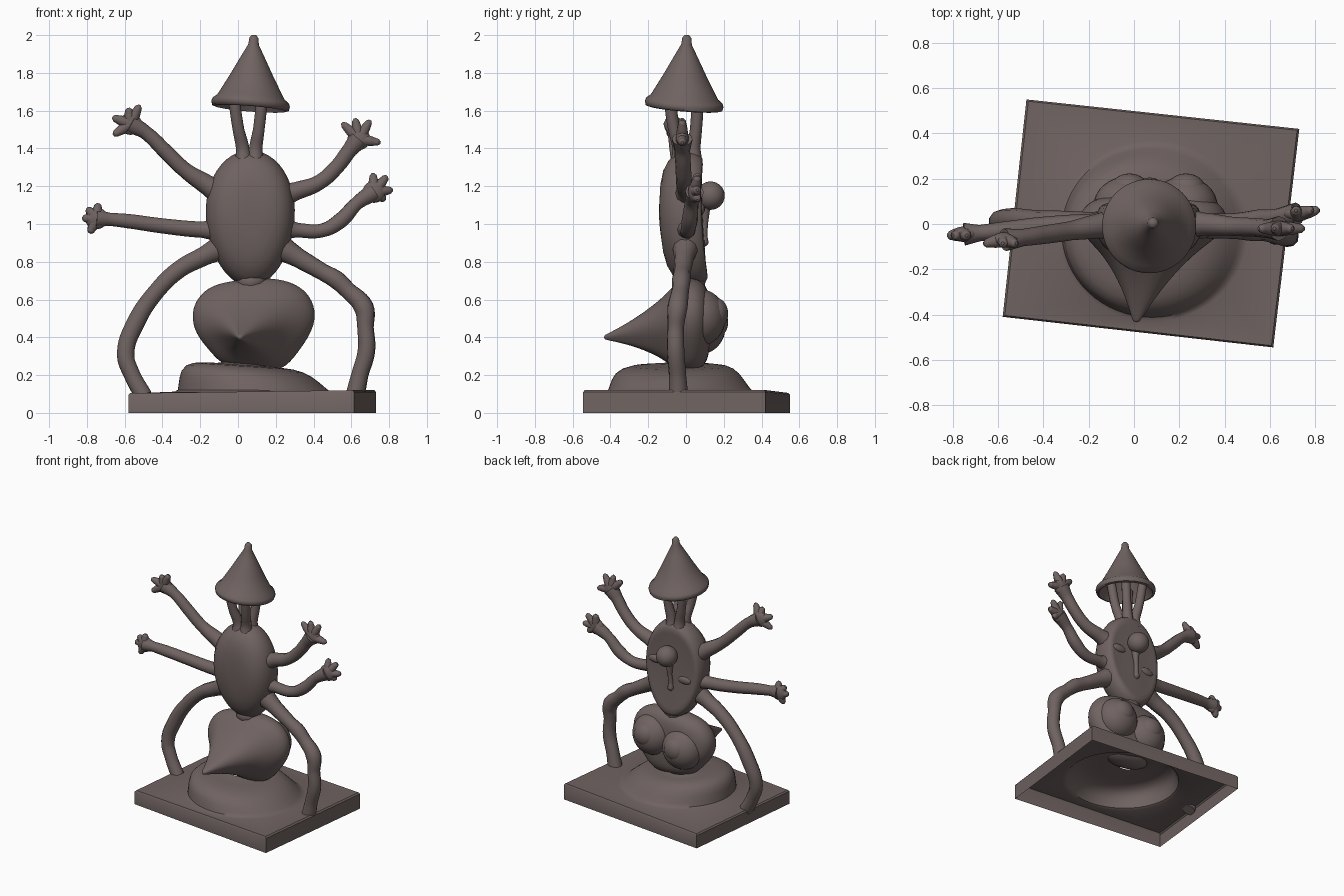
import bpy, bmesh, math
from mathutils import Vector

cube = bpy.data.objects.get("Cube")
if cube:
    bpy.data.objects.remove(cube, do_unlink=True)

clay = bpy.data.materials.new("brown_grey_clay")
clay.use_nodes = True
COLOUR = (0.16, 0.125, 0.12, 1)
clay.diffuse_color = COLOUR
clay.node_tree.nodes["Principled BSDF"].inputs["Base Color"].default_value = COLOUR


def finish(obj, angle=40):
    obj.data.materials.clear()
    obj.data.materials.append(clay)
    bpy.ops.object.select_all(action='DESELECT')
    obj.select_set(True)
    bpy.context.view_layer.objects.active = obj
    bpy.ops.object.shade_smooth_by_angle(angle=math.radians(angle))
    return obj


def loft(name, rings, caps=True, subdiv=0, angle=60):
    """Skin a list of closed rings that share one point count."""
    bm = bmesh.new()
    loops = [[bm.verts.new(p) for p in ring] for ring in rings]
    n = len(loops[0])
    for a, b in zip(loops, loops[1:]):
        for i in range(n):
            j = (i + 1) % n
            bm.faces.new((a[i], a[j], b[j], b[i]))
    if caps:
        bm.faces.new(loops[0][::-1])
        bm.faces.new(loops[-1])
    bmesh.ops.recalc_face_normals(bm, faces=bm.faces)
    mesh = bpy.data.meshes.new(name)
    bm.to_mesh(mesh)
    bm.free()
    obj = bpy.data.objects.new(name, mesh)
    bpy.context.collection.objects.link(obj)
    if subdiv:
        mod = obj.modifiers.new("smooth", 'SUBSURF')
        mod.levels = mod.render_levels = subdiv
    return finish(obj, angle)


def circle(n=48):
    return [(math.cos(2 * math.pi * i / n), math.sin(2 * math.pi * i / n)) for i in range(n)]


def tube(name, points):
    """Round limb through (x, y, z, radius) points."""
    curve = bpy.data.curves.new(name, 'CURVE')
    curve.dimensions = '3D'
    curve.bevel_depth = 1
    curve.bevel_resolution = 3
    curve.resolution_u = 6
    curve.use_fill_caps = True
    spline = curve.splines.new('BEZIER')
    spline.bezier_points.add(len(points) - 1)
    for bp, (x, y, z, r) in zip(spline.bezier_points, points):
        bp.co = (x, y, z)
        bp.radius = r
        bp.handle_left_type = bp.handle_right_type = 'AUTO'
    obj = bpy.data.objects.new(name, curve)
    bpy.context.collection.objects.link(obj)
    bpy.ops.object.select_all(action='DESELECT')
    obj.select_set(True)
    bpy.context.view_layer.objects.active = obj
    bpy.ops.object.convert(target='MESH')
    return finish(bpy.context.view_layer.objects.active, 60)


def ball(name, loc, size):
    bpy.ops.mesh.primitive_uv_sphere_add(segments=32, ring_count=16, location=loc)
    obj = bpy.context.object
    obj.name = name
    obj.scale = size
    return finish(obj)


# Hollow slab rising into a round mound, open underneath and under the head
corners = [Vector(c) for c in ((-.58, -.41), (.615, -.545), (.73, .42), (-.475, .55))]


def slab_ring(z, inset):
    ring = []
    for c, s in circle(64):
        k = inset / max(abs(c), abs(s))
        u, v = (c * k + 1) / 2, (s * k + 1) / 2
        p = (corners[0] * (1 - u) + corners[1] * u) * (1 - v) \
            + (corners[3] * (1 - u) + corners[2] * u) * v
        ring.append((p.x, p.y, z * (1 + .12 * p.x)))
    return ring


def mound_ring(s, z):
    rise = z - .11
    return [(.085 - .4 * rise + .4 * s * c,
             -.03 + rise * (.4 - .65 * s) + .38 * s * t,
             z - .2 * rise * c * s) for c, t in circle(64)]


mound = [(1.05, .112), (1, .12), (.97, .14), (.92, .175), (.86, .208), (.77, .233), (.66, .247),
         (.5, .253), (.34, .255), (.26, .262)]
loft("base_and_mound",
     [slab_ring(0, 1), slab_ring(.102, 1), slab_ring(.112, .985)]
     + [mound_ring(s, z) for s, z in mound], caps=False, angle=40)

# Rounded head drawn out to a pointed snout at the front
outline = [(-.245, .51), (-.225, .42), (-.15, .33), (-.07, .24), (.09, .215), (.24, .22),
           (.32, .32), (.39, .42), (.42, .52), (.39, .62), (.31, .69), (.18, .72),
           (.06, .71), (-.05, .70), (-.16, .67), (-.23, .59)]
slices = [(.13, .6), (.1, .87), (.05, 1), (-.02, 1), (-.08, .82), (-.14, .6),
          (-.25, .34), (-.34, .18), (-.41, .075), (-.435, .04)]


def head_ring(y, s):
    t = max(0, min(1, -y / .43))
    cx, cz = .085 - .075 * t, .475 - .075 * t
    return [(cx + (x - .085) * s, y, cz + (z - .475) * s) for x, z in outline]


loft("head", [head_ring(y, s) for y, s in slices], subdiv=2)

# Bulging eyes on the back of the head, with broad raised pupils
for side, x, z in (("left", .22, .505), ("right", -.03, .46)):
    ball(side + "_eye", (x, .075, z), (.15, .135, .15))
    ball(side + "_pupil", (x + .01, .155, z + .02), (.085, .068, .085))

# Oval shield-like body, narrower toward its lower end, on a short neck
section = [(.25, -.142), (.5, -.138), (.7, -.124), (.85, -.097), (.95, -.06), (1, -.01),
           (.98, .04), (.93, .072), (.87, .084), (.78, .084), (.6, .082), (.3, .086)]


def body_ring(s, y):
    return [(.065 + (.235 + .02 * t) * s * c, y + (.02 * t * t - .015 * t) * s,
             1.03 + .36 * s * t) for c, t in circle()]


loft("body", [body_ring(s, y) for s, y in section])
tube("neck", [(.065, .02, .8, .04), (.07, .02, .7, .085), (.08, .02, .6, .06)])

# Face relief on the back of the body
ball("round_nose", (.07, .13, 1.15), (.075, .075, .075))
tube("nose_drip", [(.07, .1, 1.1, .03), (.065, .1, 1.0, .016), (.06, .095, .94, .018),
                   (.06, .095, .9, .024), (.06, .09, .88, .008)])
for side, x, z in (("left", .2, 1.08), ("right", -.045, .98)):
    ball(side + "_eyelid", (x, .082, z), (.055, .018, .028))

# Conical hat, slightly tilted, with a rolled brim and hollow underside
hat_profile = [(.012, 2.0), (.024, 1.985), (.028, 1.95), (.06, 1.89), (.115, 1.785),
               (.178, 1.672), (.203, 1.652), (.208, 1.635), (.203, 1.615), (.187, 1.61),
               (.172, 1.635), (.1, 1.75), (.03, 1.87)]


def hat_ring(r, z):
    lean = (2.0 - z) * .05
    return [(.085 - lean + r * c, .005 - lean * .8 + r * s, z - .08 * r * c - .08 * r * s)
            for c, s in circle()]


loft("hat", [hat_ring(r, z) for r, z in hat_profile])

# Four struts holding up the hat
for fb, y0, y1 in (("front", -.035, -.09), ("back", .04, .065)):
    for side, x0, x1 in (("right", .03, -.025), ("left", .09, .13)):
        tube(f"{fb}_{side}_strut", [(x0, y0, 1.31, .05), (x0 + .1 * (x1 - x0), y0, 1.4, .037),
                                    ((x0 + x1) / 2, (y0 + y1) / 2, 1.5, .032),
                                    (x1, y1, 1.69, .032)])

# Arms, each with a palm and spread fingers
arms = {
    "upper_right": ([(-.06, 0, 1.14, .075), (-.16, -.01, 1.205, .055), (-.28, -.03, 1.285, .042),
                     (-.38, -.045, 1.38, .041), (-.49, -.06, 1.485, .038), (-.57, -.07, 1.53, .05)],
                    [(-.52, 1.63), (-.58, 1.615), (-.665, 1.565), (-.66, 1.47)], -.085),
    "lower_right": ([(-.08, 0, .97, .07), (-.19, 0, .97, .045), (-.4, -.01, .99, .042),
                     (-.58, -.03, 1.015, .04), (-.68, -.04, 1.025, .036), (-.75, -.045, 1.03, .05)],
                    [(-.74, 1.11), (-.8, 1.085), (-.825, 1.03), (-.785, .95)], -.05),
    "upper_left": ([(.2, 0, 1.14, .075), (.31, 0, 1.175, .05), (.43, -.01, 1.22, .042),
                    (.53, -.015, 1.31, .041), (.59, -.02, 1.39, .042), (.64, -.02, 1.45, .055)],
                   [(.55, 1.535), (.62, 1.56), (.7, 1.55), (.755, 1.43)], -.02),
    "lower_left": ([(.2, 0, .985, .07), (.32, .005, .967, .04), (.45, .01, .967, .038),
                    (.545, .02, 1.02, .043), (.63, .03, 1.11, .037), (.72, .045, 1.17, .05)],
                   [(.715, 1.27), (.79, 1.255), (.82, 1.18), (.78, 1.125)], .06),
}
for name, (path, tips, tip_y) in arms.items():
    tube(name + "_arm", path)
    x, y, z, r = path[-1]
    ball(name + "_palm", (x, y, z), (.06, .034, .058))
    for i, (fx, fz) in enumerate(tips):
        mid = ((x + fx) / 2, (y + tip_y) / 2, (z + fz) / 2)
        tube(f"{name}_finger_{i + 1}", [(x, y, z, .034), (*mid, .028),
                                        (x + (fx - x) * .88, tip_y, z + (fz - z) * .88, .019),
                                        (fx, tip_y, fz, .007)])

# Bent legs planted on the slab
tube("right_leg", [(-.06, 0, .89, .075), (-.18, 0, .83, .053), (-.31, .01, .76, .048),
                   (-.43, .015, .645, .046), (-.54, .02, .48, .05), (-.595, .01, .31, .048),
                   (-.56, 0, .2, .045), (-.5, -.01, .09, .048)])
tube("left_leg", [(.2, 0, .89, .075), (.32, -.01, .82, .053), (.45, -.02, .745, .046),
                  (.52, -.025, .705, .05), (.58, -.03, .65, .046), (.665, -.045, .56, .054),
                  (.675, -.055, .45, .044), (.68, -.055, .33, .047), (.645, -.045, .2, .046),
                  (.62, -.04, .09, .052)])
